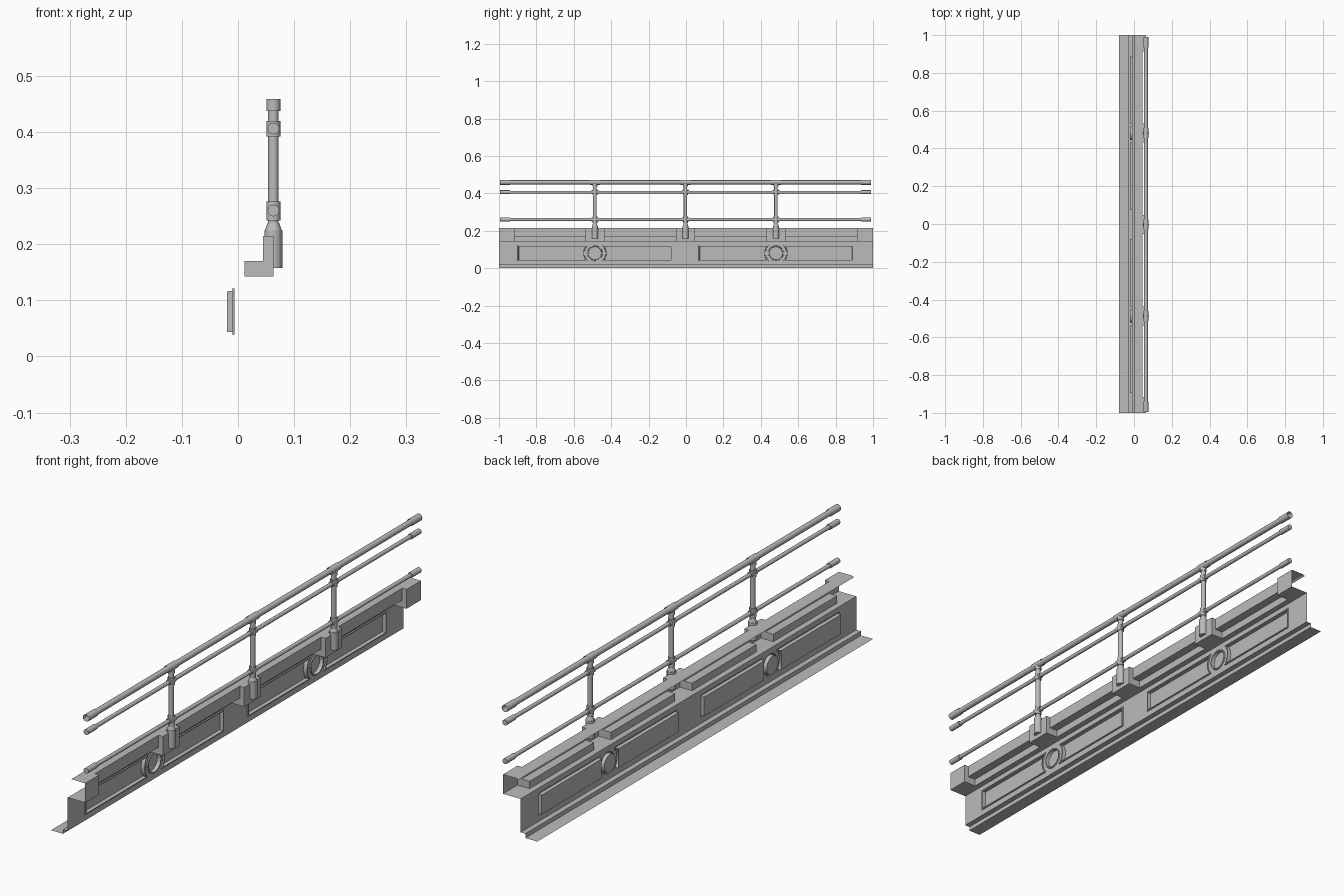
import bpy, bmesh, math
from mathutils import Matrix, Vector

cube = bpy.data.objects.get("Cube")
if cube:
    bpy.data.objects.remove(cube, do_unlink=True)

GREY = (0.5, 0.5, 0.5, 1)
metal = bpy.data.materials.new("plain grey")
metal.use_nodes = True
metal.diffuse_color = GREY
metal.node_tree.nodes["Principled BSDF"].inputs["Base Color"].default_value = GREY

WALL, RECESS, LIP = -0.01, -0.02, -0.006
SHELF, STEP, TOP, FOOT = 0.142, 0.17, 0.215, 0.016
SHELF_X, CAP_X, POST_X = 0.012, 0.045, 0.063
MID_Z = 0.08
POSTS = (-0.487, -0.003, 0.481)
BLOCK_HALF = 0.05


def finish(name, bm, smooth=False):
    mesh = bpy.data.meshes.new(name)
    bm.to_mesh(mesh)
    bm.free()
    mesh.materials.append(metal)
    obj = bpy.data.objects.new(name, mesh)
    bpy.context.collection.objects.link(obj)
    if smooth:
        bpy.ops.object.select_all(action='DESELECT')
        obj.select_set(True)
        bpy.context.view_layer.objects.active = obj
        bpy.ops.object.shade_smooth_by_angle(angle=math.radians(40))
    return obj


def strip(bm, profile, y0, y1):
    """Sweep an open (x, z) profile along y."""
    near = [bm.verts.new((x, y0, z)) for x, z in profile]
    far = [bm.verts.new((x, y1, z)) for x, z in profile]
    for i in range(len(profile) - 1):
        bm.faces.new((near[i], near[i + 1], far[i + 1], far[i]))


def tube(bm, axis, centre, r1, r2, length, caps=True, sides=12):
    rot = Matrix.Rotation(-math.pi / 2, 4, 'X') if axis == 'Y' else Matrix()
    bmesh.ops.create_cone(bm, cap_ends=caps, segments=sides, radius1=r1, radius2=r2,
                          depth=length, matrix=Matrix.Translation(centre) @ rot)


def offset(loop, d):
    """Grow a counter-clockwise (y, z) outline with mitred corners."""
    out = []
    for i, p in enumerate(loop):
        a, b = p - loop[i - 1], loop[(i + 1) % len(loop)] - p
        n1 = Vector((a.y, -a.x)).normalized()
        n2 = Vector((b.y, -b.x)).normalized()
        out.append(p + (n1 + n2) * d / (1 + n1.dot(n2)))
    return out


def ring(bm, loop, x):
    return [bm.verts.new((x, p.x, p.y)) for p in loop]


def panel_outline(c, side):
    """Long panel whose inner end curves around the roundel."""
    half, r = 0.036, 0.062
    far = c + side * 0.407
    a = math.asin(half / r)
    pts = [Vector((far, MID_Z - half)), Vector((far, MID_Z + half))]
    for i in range(9):
        t = a - 2 * a * i / 8
        pts.append(Vector((c + side * r * math.cos(t), MID_Z + r * math.sin(t))))
    return pts if side > 0 else pts[::-1]


def round_outline(c, r, n=20):
    return [Vector((c + r * math.cos(math.tau * i / n), MID_Z + r * math.sin(math.tau * i / n)))
            for i in range(n)]


# Cap channel: narrow between posts, wide at the post blocks and both ends
narrow = [(0, 0.211), (0.006, TOP), (CAP_X, TOP), (CAP_X, STEP),
          (SHELF_X, STEP), (SHELF_X, SHELF), (WALL, SHELF)]
wide = [(0, 0.211), (0.006, TOP), (POST_X, TOP), (POST_X, SHELF), (WALL, SHELF)]
block_side = [(CAP_X, TOP), (POST_X, TOP), (POST_X, SHELF),
              (SHELF_X, SHELF), (SHELF_X, STEP), (CAP_X, STEP)]
cuts = [-1, -0.917]
for y in POSTS:
    cuts += [y - BLOCK_HALF, y + BLOCK_HALF]
cuts += [0.914, 1]
bm = bmesh.new()
for i in range(len(cuts) - 1):
    strip(bm, narrow if i % 2 else wide, cuts[i], cuts[i + 1])
for i, y in enumerate(cuts[1:-1]):
    pts = block_side if i % 2 else block_side[::-1]
    bm.faces.new([bm.verts.new((x, y, z)) for x, z in pts])
finish("cap_channel", bm)

# Foot flange
bm = bmesh.new()
strip(bm, [(WALL, FOOT), (-0.03, FOOT), (-0.03, 0), (-0.08, 0)], -1, 1)
finish("foot_flange", bm)

# Web wall with lipped, recessed panels and roundels
outlines = []
for c in (POSTS[0], POSTS[2]):
    outlines += [panel_outline(c, -1), panel_outline(c, 1), round_outline(c, 0.035)]
bm = bmesh.new()
border = [Vector((-1, FOOT)), Vector((1, FOOT)), Vector((1, SHELF)), Vector((-1, SHELF))]
edges = []
for loop in [border] + [offset(o, 0.006) for o in outlines]:
    vs = ring(bm, loop, WALL)
    edges += [bm.edges.new((vs[i - 1], vs[i])) for i in range(len(vs))]
bmesh.ops.triangle_fill(bm, use_beauty=True, edges=edges, normal=(1, 0, 0))
for o in outlines:
    rings = [ring(bm, offset(o, 0.006), WALL), ring(bm, offset(o, 0.005), LIP),
             ring(bm, offset(o, 0.001), LIP), ring(bm, o, RECESS)]
    for a, b in zip(rings, rings[1:]):
        for i in range(len(a)):
            bm.faces.new((a[i - 1], a[i], b[i], b[i - 1]))
    floor = bm.faces.new(rings[-1])
    bmesh.ops.triangulate(bm, faces=[floor])
bmesh.ops.remove_doubles(bm, verts=bm.verts[:], dist=0.00001)
finish("web_wall", bm)

# Rails with end sleeves: height, rail radius, sleeve radius, fitting half length
RAILS = {"top_rail": (0.459, 0.011, 0.0135, 0.026),
         "middle_rail": (0.406, 0.0075, 0.0105, 0.018),
         "lower_rail": (0.26, 0.0075, 0.0105, 0.018)}
for name, (z, r, sleeve, half) in RAILS.items():
    solid = name != "top_rail"
    bm = bmesh.new()
    tube(bm, 'Y', (POST_X, -0.003, z), r, r, 1.98, solid)
    for y in (-0.968, 0.962):
        tube(bm, 'Y', (POST_X, y, z), sleeve, sleeve, 0.054, solid)
    for y in POSTS:
        tube(bm, 'Y', (POST_X, y, z), sleeve, sleeve, 2 * half, solid)
    finish(name, bm, True)

# Posts with sleeves at each rail, tapered collar and socket
for label, y in zip(("front", "middle", "back"), POSTS):
    bm = bmesh.new()
    tube(bm, 'Z', (POST_X, y, 0.335), 0.0095, 0.0095, 0.236)
    tube(bm, 'Z', (POST_X, y, 0.448), 0.0125, 0.0125, 0.022)
    tube(bm, 'Z', (POST_X, y, 0.406), 0.0125, 0.0125, 0.028)
    tube(bm, 'Z', (POST_X, y, 0.259), 0.0125, 0.0125, 0.034)
    tube(bm, 'Z', (POST_X, y, 0.231), 0.015, 0.0105, 0.014)
    finish(label + "_post", bm, True)
    bm = bmesh.new()
    tube(bm, 'Z', (POST_X, y, 0.191), 0.016, 0.016, 0.066)
    finish(label + "_socket", bm, True)
